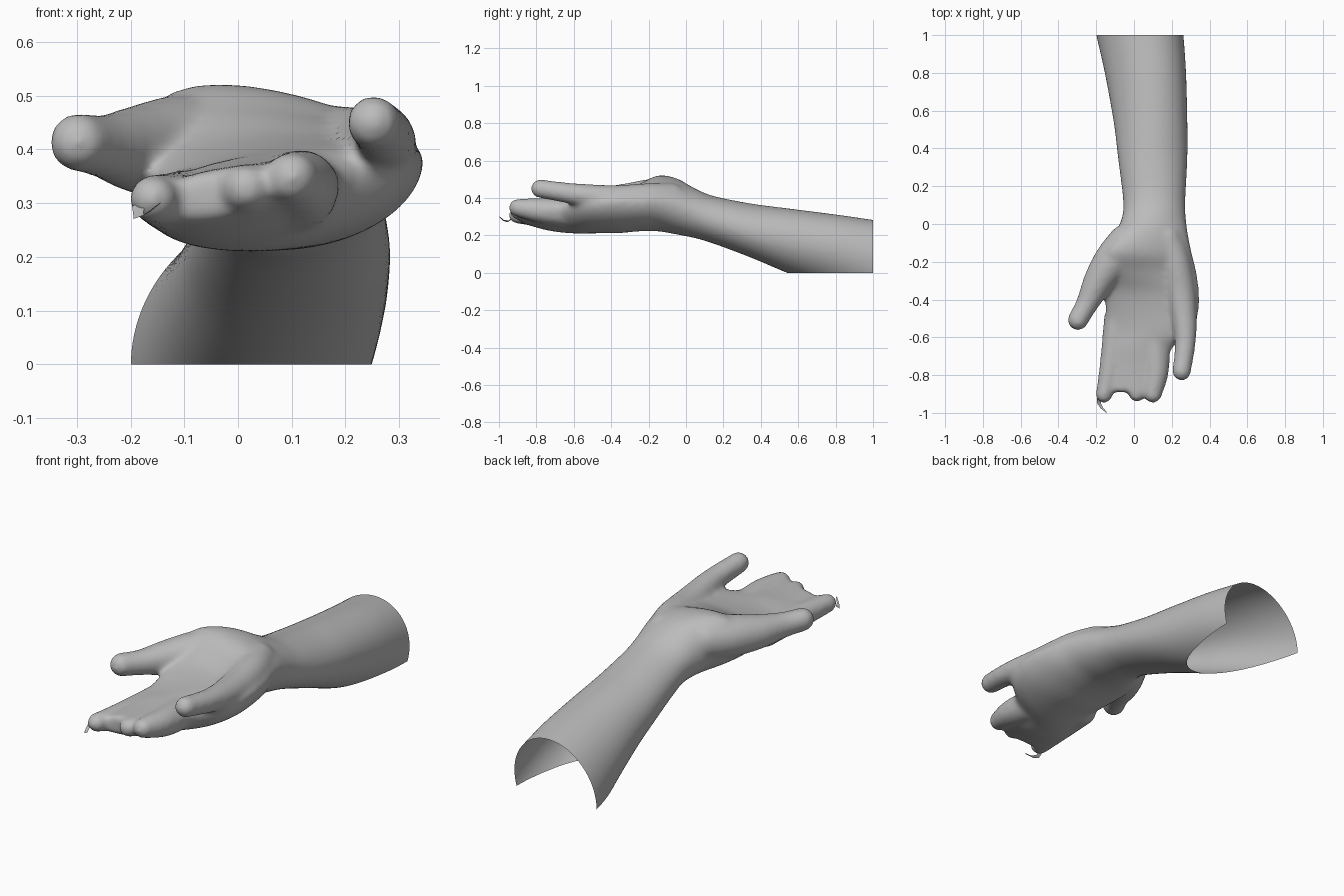
import bpy, bmesh, math
from mathutils import Vector, Matrix

cube = bpy.data.objects.get("Cube")
if cube:
    bpy.data.objects.remove(cube, do_unlink=True)

mat = bpy.data.materials.new("plain grey")
mat.use_nodes = True
grey = (0.5, 0.5, 0.5, 1)
mat.diffuse_color = grey
mat.node_tree.nodes["Principled BSDF"].inputs["Base Color"].default_value = grey


def make_object(name, bm):
    mesh = bpy.data.meshes.new(name)
    bm.to_mesh(mesh)
    bm.free()
    mesh.materials.append(mat)
    obj = bpy.data.objects.new(name, mesh)
    bpy.context.collection.objects.link(obj)
    return obj


def spline(points, steps):
    """Smooth curve through tuples of any length."""
    pts = [Vector(p) for p in points]
    pts = [pts[0]] + pts + [pts[-1]]
    out = []
    for a, b, c, d in zip(pts, pts[1:], pts[2:], pts[3:]):
        for k in range(steps):
            t = k / steps
            out.append(b + (c - a) * (t / 2)
                       + (a * 2 - b * 5 + c * 4 - d) * (t * t / 2)
                       + (b * 3 - a - c * 3 + d) * (t ** 3 / 2))
    return out + [pts[-1]]


def loft(bm, sections, sides=48):
    """Closed tube: y, left, right, bottom, top, widest height, crest shift, tilt."""
    rings = []
    for y, left, right, bottom, top, mid, shift, tilt in spline(sections, 4):
        ring = []
        for i in range(sides):
            a = math.tau * i / sides
            c, s = math.cos(a), math.sin(a)
            x = (left + right) / 2 + (right - left) / 2 * c + shift * max(s, 0) ** 2
            z = mid + s * ((top - mid) if s > 0 else (mid - bottom)) + tilt * c
            ring.append(bm.verts.new((x, y, z)))
        rings.append(ring)
    for a, b in zip(rings, rings[1:]):
        for i in range(sides):
            j = (i + 1) % sides
            bm.faces.new((a[i], a[j], b[j], b[i]))
    bm.faces.new(rings[0])
    bm.faces.new(rings[-1][::-1])


def finger(bm, points):
    """Chain of overlapping balls along a path of x, y, z, radius."""
    for x, y, z, r in spline(points, 10):
        bmesh.ops.create_icosphere(bm, subdivisions=3, radius=r,
                                   matrix=Matrix.Translation((x, y, z)))


bm = bmesh.new()

# Forearm, wrist, palm and the web of the three joined fingers
loft(bm, [
    (1.1, -.22, .25, -.25, .265, .02, 0, .04),
    (1, -.2, .262, -.2, .28, .04, 0, .04),
    (.8, -.155, .276, -.1, .31, .1, 0, .03),
    (.54, -.108, .283, 0, .345, .17, 0, .01),
    (.35, -.085, .283, .08, .37, .22, 0, 0),
    (.15, -.06, .273, .155, .41, .28, 0, 0),
    (.05, -.06, .273, .185, .45, .32, -.02, 0),
    (-.05, -.1, .285, .205, .505, .36, -.08, 0),
    (-.15, -.17, .305, .222, .52, .38, -.11, 0),
    (-.25, -.19, .33, .222, .475, .38, -.08, 0),
    (-.35, -.17, .343, .213, .435, .375, 0, .01),
    (-.45, -.15, .343, .213, .415, .36, 0, .02),
    (-.56, -.16, .31, .213, .4, .34, 0, .03),
    (-.66, -.17, .2, .218, .385, .32, 0, .025),
    (-.76, -.178, .185, .235, .375, .32, 0, .025),
    (-.89, -.188, .145, .275, .365, .32, 0, .025),
])

# Thumb with the ball of the thumb
finger(bm, [(-.04, -.1, .405, .1), (-.11, -.19, .402, .1),
            (-.185, -.3, .4, .082), (-.247, -.42, .405, .06),
            (-.297, -.508, .413, .055)])
# Little finger with the heel of the palm
finger(bm, [(.17, -.08, .395, .085), (.215, -.2, .395, .085),
            (.25, -.38, .39, .08), (.272, -.6, .422, .058),
            (.252, -.78, .45, .05)])
# Three fingers held together
finger(bm, [(.09, -.5, .31, .085), (.118, -.75, .33, .07),
            (.1, -.9, .348, .048)])
finger(bm, [(0, -.5, .3, .08), (.01, -.75, .31, .065),
            (.015, -.897, .328, .045)])
finger(bm, [(-.09, -.5, .295, .07), (-.125, -.75, .3, .058),
            (-.158, -.903, .308, .045)])
rough = make_object("rough_hand", bm)

# Fuse the parts into one smooth skin
remesh = rough.modifiers.new("fuse", 'REMESH')
remesh.mode = 'VOXEL'
remesh.voxel_size = 0.011
smooth = rough.modifiers.new("soften", 'SMOOTH')
smooth.factor = 0.5
smooth.iterations = 14
bpy.context.view_layer.update()
fused = rough.evaluated_get(bpy.context.evaluated_depsgraph_get())
bm = bmesh.new()
bm.from_mesh(fused.to_mesh())
fused.to_mesh_clear()
bpy.data.objects.remove(rough, do_unlink=True)

# Slice the forearm open at its end and along the ground
for point, normal in (((0, 1, 0), (0, 1, 0)), ((0, 0, 0), (0, 0, -1))):
    bmesh.ops.bisect_plane(bm, geom=bm.verts[:] + bm.edges[:] + bm.faces[:],
                           plane_co=point, plane_no=normal, clear_outer=True)
for f in bm.faces:
    f.smooth = True
make_object("hand_and_forearm", bm)

# Thin curled sliver at the tip of the first finger
bm = bmesh.new()
path = [(-.185, -.92, .3), (-.185, -.95, .275), (-.17, -.975, .28),
        (-.145, -.998, .3)]
pairs = []
for i, p in enumerate(path):
    w = Vector((.012, .003, .006)) * (1 - i / 4)
    pairs.append([bm.verts.new(Vector(p) - w), bm.verts.new(Vector(p) + w)])
for a, b in zip(pairs, pairs[1:]):
    f = bm.faces.new((a[0], a[1], b[1], b[0]))
    f.smooth = True
make_object("fingertip_sliver", bm)
